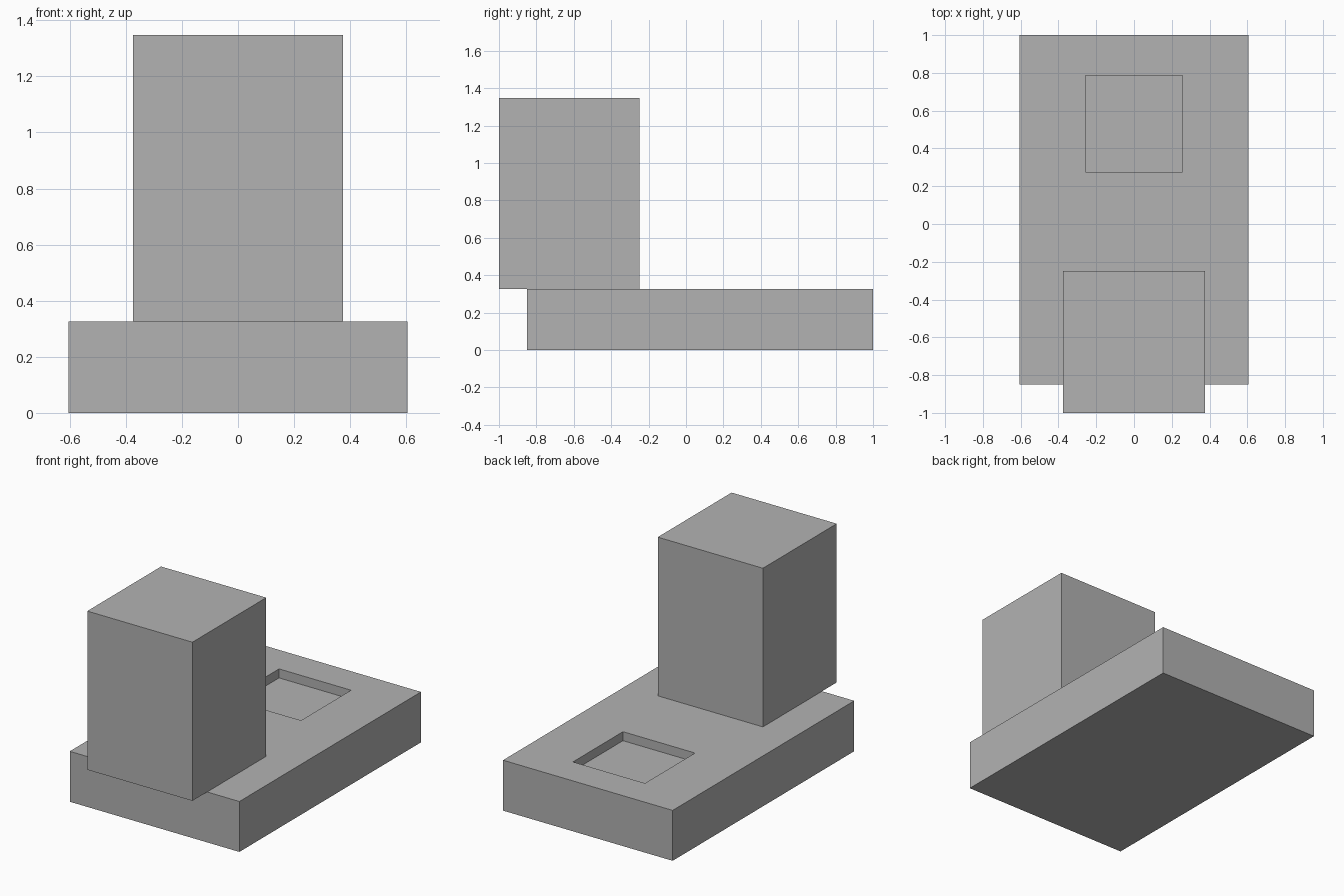
import bpy
import bmesh

default_cube = bpy.data.objects.get("Cube")
if default_cube:
    bpy.data.objects.remove(default_cube, do_unlink=True)

# One plain grey for every part
grey = bpy.data.materials.new("plain grey")
grey.use_nodes = True
colour = (0.448, 0.448, 0.448, 1)
grey.diffuse_color = colour
grey.node_tree.nodes["Principled BSDF"].inputs["Base Color"].default_value = colour


def make_block(name, low, high, recess=None):
    """Box between two corners; recess = (x0, x1, y0, y1, depth) sinks a pocket in the top."""
    bm = bmesh.new()
    bmesh.ops.create_cube(bm, size=1)
    for v in bm.verts:
        for i in range(3):
            v.co[i] = low[i] if v.co[i] < 0 else high[i]
    if recess:
        x0, x1, y0, y1, depth = recess
        bm.normal_update()
        top = max(bm.faces, key=lambda f: f.calc_center_median().z)
        centre = top.calc_center_median()
        # Rim of the pocket
        bmesh.ops.inset_individual(bm, faces=[top], thickness=0.1)
        for v in top.verts:
            v.co.x = x0 if v.co.x < centre.x else x1
            v.co.y = y0 if v.co.y < centre.y else y1
        # Walls and floor of the pocket
        bm.normal_update()
        floor = bmesh.ops.extrude_discrete_faces(bm, faces=[top])["faces"][0]
        for v in floor.verts:
            v.co.z -= depth
    bmesh.ops.recalc_face_normals(bm, faces=bm.faces)
    mesh = bpy.data.meshes.new(name)
    bm.to_mesh(mesh)
    bm.free()
    mesh.materials.append(grey)
    obj = bpy.data.objects.new(name, mesh)
    bpy.context.collection.objects.link(obj)
    return obj


# Slab with a square pocket near the back
make_block("base_slab", (-0.605, -0.85, 0), (0.605, 1, 0.325),
           recess=(-0.257, 0.257, 0.275, 0.785, 0.058))

# Tall block overhanging the front edge of the slab
make_block("tower_block", (-0.375, -1, 0.325), (0.375, -0.248, 1.348))
